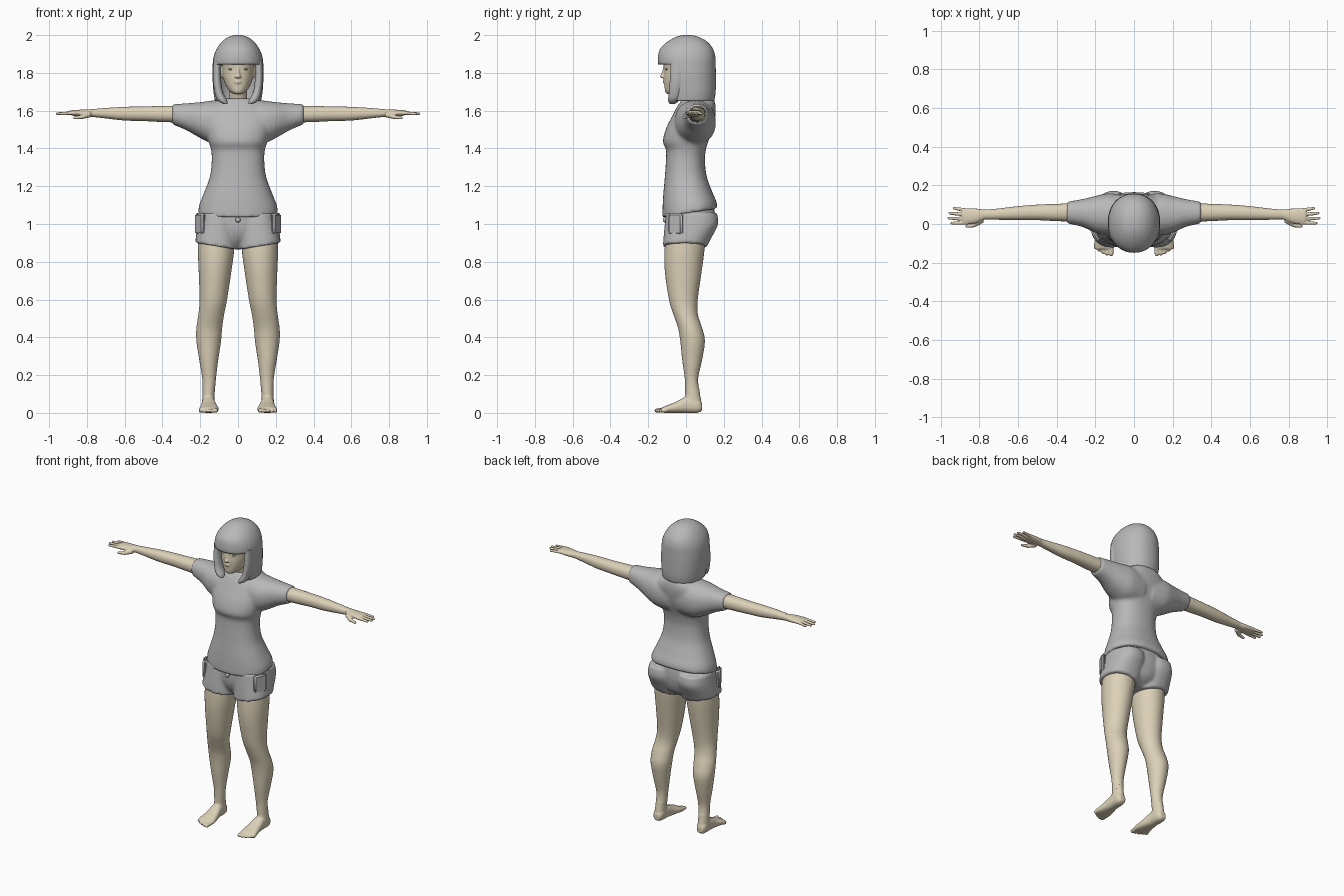
import bpy, bmesh
from math import sin, cos, pi, copysign
from mathutils import Vector, Matrix

if "Cube" in bpy.data.objects:
    bpy.data.objects.remove(bpy.data.objects["Cube"])


def material(name, rgb):
    m = bpy.data.materials.new(name)
    m.use_nodes = True
    m.diffuse_color = (*rgb, 1)
    m.node_tree.nodes["Principled BSDF"].inputs["Base Color"].default_value = (*rgb, 1)
    return m


SKIN = material("skin_beige", (0.72, 0.64, 0.48))
GREY = material("cloth_and_hair_grey", (0.48, 0.48, 0.48))


def spline(rows, steps=4):
    """Smooth rows of section limits with a Catmull-Rom curve."""
    out = []
    for i in range(len(rows) - 1):
        a, b, c, d = (rows[max(0, min(len(rows) - 1, k))] for k in range(i - 1, i + 3))
        for s in range(steps):
            t = s / steps
            out.append([q + 0.5 * t * (r - p + t * (2 * p - 5 * q + 4 * r - u + t * (3 * (q - r) + u - p)))
                        for p, q, r, u in zip(a, b, c, d)])
    return out + [list(rows[-1])]


def loft(bm, axis, rows, power=2.0, seg=40, skip=None, caps=True, warp=None):
    """Skin oval sections; each row is position, then low and high limits of both cross axes."""
    rings = []
    for t, a0, a1, b0, b1 in spline(rows):
        ring = []
        for i in range(seg):
            ang = 2 * pi * i / seg
            c, s = (copysign(abs(f) ** (2 / power), f) for f in (cos(ang), sin(ang)))
            a = (a0 + a1) / 2 + c * (a1 - a0) / 2
            b = (b0 + b1) / 2 + s * (b1 - b0) / 2
            p = Vector({"x": (t, a, b), "y": (a, t, b), "z": (a, b, t)}[axis])
            ring.append(bm.verts.new(warp(p) if warp else p))
        rings.append(ring)
    for low, high in zip(rings, rings[1:]):
        for i in range(seg):
            j = (i + 1) % seg
            quad = (low[i], low[j], high[j], high[i])
            mid = sum((v.co for v in quad), Vector()) / 4
            if not (skip and skip(mid, 2 * pi * (i + 0.5) / seg)):
                bm.faces.new(quad)
    if caps:
        bm.faces.new(rings[0])
    bm.faces.new(rings[-1])


def wide(rows):
    """Expand symmetric rows: position, half width, back and front limits."""
    return [(t, -w, w, y0, y1) for t, w, y0, y1 in rows]


def blob(bm, centre, radii):
    bmesh.ops.create_uvsphere(bm, u_segments=20, v_segments=14, radius=1,
                              matrix=Matrix.LocRotScale(Vector(centre), None, Vector(radii)))


def digit(bm, start, end, r0, r1):
    """Tapered finger or toe with a round tip."""
    p, q = Vector(start), Vector(end)
    turn = (q - p).to_track_quat("Z", "Y")
    bmesh.ops.create_cone(bm, cap_ends=True, segments=14, radius1=r0, radius2=r1, depth=(q - p).length,
                          matrix=Matrix.LocRotScale((p + q) / 2, turn, None))
    blob(bm, q, (r1, r1, r1))


def finish(bm, name, mat, mirror=False, voxel=0, smooth=3, shell=0):
    bmesh.ops.delete(bm, geom=[v for v in bm.verts if not v.link_faces], context="VERTS")
    bmesh.ops.recalc_face_normals(bm, faces=bm.faces)
    me = bpy.data.meshes.new(name)
    bm.to_mesh(me)
    bm.free()
    me.materials.append(mat)
    me.shade_smooth()
    if not voxel:
        me.set_sharp_from_angle(angle=0.9)
    ob = bpy.data.objects.new(name, me)
    bpy.context.collection.objects.link(ob)
    if mirror:
        ob.modifiers.new("mirror", "MIRROR").use_mirror_merge = False
    if shell:
        mod = ob.modifiers.new("shell", "SOLIDIFY")
        mod.thickness, mod.offset = shell, -1
    if voxel:
        mod = ob.modifiers.new("fuse", "REMESH")
        mod.mode, mod.voxel_size, mod.use_smooth_shade = "VOXEL", voxel, True
        mod = ob.modifiers.new("relax", "SMOOTH")
        mod.factor, mod.iterations = 0.5, smooth


# Legs
bm = bmesh.new()
loft(bm, "z", [(.1, .124, .188, -.004, .074), (.18, .117, .189, -.006, .064), (.28, .105, .205, -.02, .085),
               (.38, .09, .22, -.03, .1), (.45, .084, .22, -.042, .085), (.52, .074, .21, -.066, .063),
               (.6, .058, .203, -.09, .062), (.75, .035, .208, -.112, .083), (.87, .02, .212, -.113, .098),
               (.97, .02, .205, -.1, .1)])
finish(bm, "legs", SKIN, True)

# Feet with ankles and toes
bm = bmesh.new()
loft(bm, "z", [(.012, .13, .185, .0, .075), (.05, .125, .19, -.01, .082), (.1, .124, .188, -.004, .074),
               (.13, .122, .188, -.004, .07)])
loft(bm, "y", [(.085, .138, .178, .012, .05), (.06, .125, .19, 0, .08), (0, .12, .192, 0, .085),
               (-.05, .11, .197, 0, .06), (-.1, .102, .206, 0, .04), (-.13, .105, .206, .002, .028)], 2.4)
for i in range(5):
    x, r = .116 + .0205 * i, .0125 - .001 * i
    digit(bm, (x, -.1, .016), (x + .002, -.155 + .0022 * i * i, r), r, r * .95)
finish(bm, "feet", SKIN, True, .005)

# Arms
bm = bmesh.new()
loft(bm, "x", [(.3, .012, .108, 1.537, 1.626), (.4, .015, .104, 1.54, 1.625), (.5, .02, .1, 1.545, 1.622),
               (.6, .02, .092, 1.548, 1.62), (.7, .022, .08, 1.559, 1.614), (.77, .024, .074, 1.567, 1.608)], 2.2)
finish(bm, "arms", SKIN, True)

# Hands with fingers and thumbs
bm = bmesh.new()
loft(bm, "x", [(.74, .024, .076, 1.564, 1.61), (.77, .024, .074, 1.567, 1.608), (.82, .004, .08, 1.568, 1.606),
               (.87, .0, .081, 1.573, 1.603), (.89, .008, .076, 1.578, 1.6)], 2.2)
for y0, y1, tip in ((.07, .081, .93), (.048, .056, .953), (.027, .03, .957), (.007, .004, .942)):
    digit(bm, (.86, y0, 1.588), (tip, y1, 1.584), .0105, .0075)
digit(bm, (.785, .022, 1.58), (.825, -.006, 1.567), .016, .011)
digit(bm, (.825, -.006, 1.567), (.865, -.012, 1.562), .011, .008)
finish(bm, "hands", SKIN, True, .004, 2)

# Head, neck, nose, lips and ears
bm = bmesh.new()
loft(bm, "z", wide([(1.688, .02, -.1, -.03), (1.7, .042, -.11, .01), (1.73, .063, -.114, .05),
                    (1.775, .079, -.117, .09), (1.82, .084, -.116, .11), (1.88, .086, -.12, .115),
                    (1.95, .06, -.085, .09)]), 2.2)
loft(bm, "z", wide([(1.58, .06, -.01, .12), (1.64, .05, -.005, .1), (1.76, .046, -.04, .07)]))
loft(bm, "z", wide([(1.772, .013, -.128, -.1), (1.78, .017, -.138, -.1), (1.8, .01, -.129, -.1),
                    (1.835, .008, -.12, -.1)]), seg=20)
for z, w in ((1.757, .021), (1.749, .018)):
    blob(bm, (0, -.112, z), (w, .011, .006))
for s in (-1, 1):
    blob(bm, (s * .085, .005, 1.805), (.012, .022, .032))
finish(bm, "head", SKIN, False, .005, 2)

# Eyes
bm = bmesh.new()
blob(bm, (.036, -.101, 1.819), (.015, .009, .006))
finish(bm, "eyes", GREY, True)

# Bob haircut: one shell, opened around the face below the fringe
bm = bmesh.new()
loft(bm, "z", wide([(1.652, .122, -.11, .15), (1.7, .13, -.12, .157), (1.78, .135, -.135, .158),
                    (1.845, .134, -.147, .157), (1.885, .129, -.148, .155), (1.925, .114, -.138, .144),
                    (1.96, .09, -.105, .118), (1.985, .06, -.065, .08), (1.997, .03, -.03, .045),
                    (2.0, .01, -.005, .02)]),
     2.15, 56, skip=lambda p, a: p.z < 1.845 and abs(a - 1.5 * pi) < .98, caps=False)
finish(bm, "hair", GREY, shell=.022)

# Front locks curling in under the chin
bm = bmesh.new()
loft(bm, "z", [(1.635, .055, .075, -.085, -.06), (1.655, .058, .108, -.095, -.035), (1.7, .08, .124, -.09, -.02),
               (1.77, .09, .133, -.085, -.01), (1.86, .09, .13, -.08, 0)])
finish(bm, "hair_front_locks", GREY, True)

# Loose shirt with wide draped sleeves; the hem rises to the back
bm = bmesh.new()
loft(bm, "z", wide([(1.055, .211, -.125, .166), (1.1, .205, -.124, .162), (1.16, .182, -.12, .143),
                    (1.25, .149, -.112, .11), (1.34, .139, -.106, .1), (1.395, .143, -.106, .106),
                    (1.435, .155, -.122, .117), (1.5, .172, -.108, .14), (1.57, .185, -.074, .155),
                    (1.625, .15, -.045, .157), (1.665, .085, -.015, .145)]), 2.3,
     warp=lambda p: p + Vector((0, 0, .16 * p.y * max(0, 1.16 - p.z) / .1)))
loft(bm, "x", [(.03, -.05, .15, 1.42, 1.658), (.13, -.06, .158, 1.425, 1.654), (.2, -.045, .145, 1.455, 1.645),
               (.27, -.014, .128, 1.495, 1.639), (.348, .003, .115, 1.528, 1.634)], 2.2)
finish(bm, "shirt", GREY, True, .01, 3)

# Shorts: pelvis and two short legs, hems sloping down to the inside
bm = bmesh.new()
loft(bm, "z", wide([(.87, .04, -.04, .06), (.91, .12, -.08, .12), (.96, .19, -.102, .145),
                    (1.02, .2, -.107, .155), (1.09, .19, -.105, .15)]))
loft(bm, "z", [(.885, .004, .226, -.122, .112), (.93, .002, .222, -.119, .135), (1.0, .0, .213, -.112, .17),
               (1.06, .005, .203, -.105, .163)], 2.3,
     warp=lambda p: p + Vector((0, 0, .16 * (p.x - .13) * max(0, 1 - p.z) / .11)))
finish(bm, "shorts", GREY, True, .009, 2)

# Patch pockets on the outer front of the shorts
bm = bmesh.new()
turn = Matrix.Rotation(-.5, 3, "Z").to_quaternion()
bmesh.ops.create_cube(bm, size=1, matrix=Matrix.LocRotScale(Vector((.2, -.055, 1.0)), turn, Vector((.026, .085, .115))))
bmesh.ops.bevel(bm, geom=bm.edges[:], offset=.009, segments=3, affect="EDGES")
finish(bm, "pockets", GREY, True)

# Small waist fastening
bm = bmesh.new()
blob(bm, (0, -.113, 1.022), (.014, .01, .014))
finish(bm, "waist_button", GREY)
